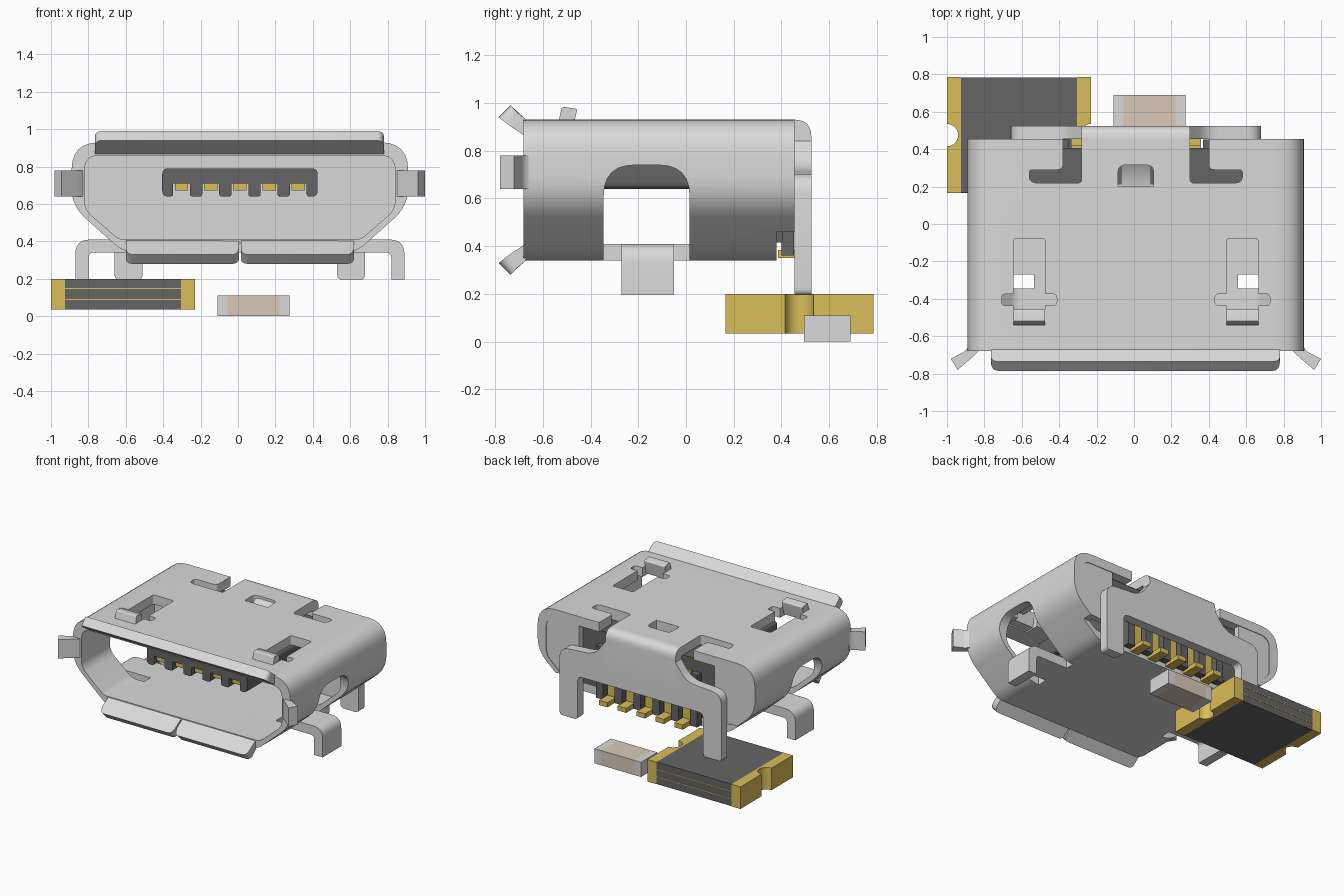
import bpy, bmesh, math
from mathutils import Vector

cube = bpy.data.objects.get("Cube")
if cube:
    bpy.data.objects.remove(cube, do_unlink=True)


def material(name, color):
    m = bpy.data.materials.new(name)
    m.use_nodes = True
    m.diffuse_color = (*color, 1)
    m.node_tree.nodes["Principled BSDF"].inputs["Base Color"].default_value = (*color, 1)
    return m


STEEL = material("steel grey", (0.7, 0.7, 0.7))
DARK = material("dark plastic", (0.13, 0.13, 0.13))
GOLD = material("gold", (0.7, 0.51, 0.1))
TAN = material("pale tan", (0.7, 0.59, 0.48))
CENTRE = 0.01          # the connector sits slightly off the origin
connector = []


def fillet(points, steps=6):
    """Round each (u, v, setback) corner; corners without a setback stay sharp."""
    out = []
    for i, p in enumerate(points):
        c = Vector(p[:2])
        if len(p) < 3:
            out.append(c)
            continue
        a = c + (Vector(points[i - 1][:2]) - c).normalized() * p[2]
        b = c + (Vector(points[(i + 1) % len(points)][:2]) - c).normalized() * p[2]
        for k in range(steps + 1):
            t = k / steps
            out.append(a * (1 - t) ** 2 + c * 2 * t * (1 - t) + b * t * t)
    return [p for i, p in enumerate(out) if (p - out[i - 1]).length > 0.0005]


def prism(name, outline, axis, lo, hi, mat, group=True):
    """Extrude an outline along x, y or z."""
    place = {"x": lambda u, v, w: (w, u, v), "y": lambda u, v, w: (u, w, v),
             "z": lambda u, v, w: (u, v, w)}[axis]
    bm = bmesh.new()
    pts = fillet(outline)
    rings = [[bm.verts.new(place(p[0], p[1], w)) for p in pts] for w in (lo, hi)]
    bm.faces.new(rings[0])
    bm.faces.new(rings[1])
    for i in range(len(pts)):
        j = (i + 1) % len(pts)
        bm.faces.new((rings[0][i], rings[0][j], rings[1][j], rings[1][i]))
    bmesh.ops.recalc_face_normals(bm, faces=bm.faces)
    me = bpy.data.meshes.new(name)
    bm.to_mesh(me)
    bm.free()
    me.materials.append(mat)
    ob = bpy.data.objects.new(name, me)
    bpy.context.collection.objects.link(ob)
    if group:
        connector.append(ob)
    return ob


def box(name, x, y, z, mat, group=True):
    pts = [(x[0], y[0]), (x[1], y[0]), (x[1], y[1]), (x[0], y[1])]
    return prism(name, pts, "z", z[0], z[1], mat, group)


def cut(target, cutter):
    mod = target.modifiers.new("cut", "BOOLEAN")
    mod.operation, mod.solver, mod.object = "DIFFERENCE", "EXACT", cutter
    bpy.context.view_layer.objects.active = target
    bpy.ops.object.modifier_apply(modifier=mod.name)
    connector.remove(cutter)
    bpy.data.objects.remove(cutter, do_unlink=True)


def mirrored(half):
    """Close a right-hand half outline with its mirror image."""
    return half + [(-p[0], *p[1:]) for p in reversed(half)]


def span(a, b, s):
    return (a, b) if s > 0 else (-b, -a)


# Shell: rounded, tapered tube
outer = mirrored([(0.62, 0.34, 0.07), (0.90, 0.59, 0.1), (0.90, 0.93, 0.15)])
inner = mirrored([(0.645, 0.41, 0.03), (0.83, 0.57, 0.05), (0.83, 0.86, 0.08)])
shell = prism("shell", outer, "y", -0.68, 0.455, STEEL)
cut(shell, prism("bore", inner, "y", -0.8, 0.6, STEEL))
cut(shell, box("rear_notch", (-1, 1), (0.38, 0.6), (0.2, 0.46), STEEL))
side_hole = [(-0.345, 0.1), (0.015, 0.1), (0.015, 0.74, 0.13), (-0.345, 0.74, 0.13)]
for s in (-1, 1):
    cut(shell, prism("side_hole", side_hole, "x", *span(0.545, 1.1, s), STEEL))
    # Cross-shaped latch window
    window = [(0.485, -0.54), (0.655, -0.54), (0.655, -0.435), (0.717, -0.435, 0.02),
              (0.717, -0.375, 0.02), (0.655, -0.375), (0.655, -0.08, 0.015),
              (0.485, -0.08, 0.015), (0.485, -0.375), (0.423, -0.375, 0.02),
              (0.423, -0.435, 0.02), (0.485, -0.435)]
    cut(shell, prism("window", [(s * p[0], *p[1:]) for p in window], "z", 0.8, 1, STEEL))
    # Angled rear notch beside the backplate
    hook = [(0.29, 0.6), (0.29, 0.22, 0.02), (0.57, 0.22, 0.04), (0.57, 0.29, 0.02),
            (0.39, 0.29, 0.03), (0.39, 0.6)]
    cut(shell, prism("hook", [(s * p[0], *p[1:]) for p in hook], "z", 0.8, 1, STEEL))
    latch = [(-0.545, 0.87), (-0.52, 0.985, 0.01), (-0.455, 0.975, 0.01), (-0.48, 0.87)]
    prism("latch_tab", latch, "x", *span(0.485, 0.655, s), STEEL)
    # Bent mounting legs
    leg = [(0.535, 0.41), (0.88, 0.41, 0.08), (0.88, 0.195), (0.81, 0.195),
           (0.81, 0.34, 0.03), (0.535, 0.34)]
    prism("side_leg", [(s * p[0], *p[1:]) for p in leg], "y", -0.27, -0.05, STEEL)
    # Side flares of the mouth
    flare = [(0.83, -0.67), (0.86, -0.70, 0.02), (0.953, -0.78), (0.99, -0.72),
             (0.91, -0.68, 0.02), (0.90, -0.66)]
    prism("side_flare", [(s * p[0], *p[1:]) for p in flare], "z", 0.64, 0.78, STEEL)

# Small key tab pressed down from the roof
cut(shell, prism("key_slot", [(-0.095, 0.2), (0.095, 0.2), (0.095, 0.315, 0.04),
                              (-0.095, 0.315, 0.04)], "z", 0.8, 1, STEEL))
key = [(0.315, 0.91), (0.315, 0.86), (0.25, 0.82), (0.18, 0.82), (0.18, 0.86), (0.25, 0.87)]
prism("key_tab", key, "x", -0.08, 0.08, STEEL)


def lip(name, x0, x1, flip):
    pts = [(x0, -0.67), (x1, -0.67), (x1, -0.76, 0.04), (x0, -0.76, 0.04)]
    ob = prism(name, pts, "z", 0.86, 0.93, STEEL)
    for v in ob.data.vertices:
        f = max(0, (-0.68 - v.co.y) / 0.08)
        v.co.y += f * (0.025 if v.co.z > 0.9 else -0.025)
        v.co.z += f * (0.06 if v.co.z > 0.9 else 0.08)
        if flip:
            v.co.z = 1.27 - v.co.z
    if flip:
        ob.data.flip_normals()


lip("top_lip", -0.775, 0.77, False)
lip("bottom_lip", -0.61, -0.005, True)
lip("bottom_lip", 0.005, 0.61, True)

# Backplate folded over the rear, with two solder legs
fold = [(0.44, 0.93), (0.525, 0.93, 0.07), (0.525, 0.65), (0.455, 0.65),
        (0.455, 0.86), (0.44, 0.86)]
prism("back_fold", fold, "x", -0.29, 0.29, STEEL)
fork = mirrored([(0.52, 0.52, 0.04), (0.52, 0.195, 0.03), (0.67, 0.195, 0.03),
                 (0.67, 0.70, 0.08), (0.38, 0.72, 0.07), (0.29, 0.84)])
prism("back_fork", fork, "y", 0.455, 0.525, STEEL)

# Walls closing the inside
prism("inner_wall", inner, "y", 0.185, 0.215, STEEL)
rear = prism("rear_wall", inner, "y", 0.405, 0.45, STEEL)
cut(rear, box("gap", (-0.56, 0.56), (0.3, 0.6), (0.2, 1), STEEL))
cut(rear, box("gap", (-1, 1), (0.3, 0.6), (0.2, 0.46), STEEL))

# Plastic housing, ribs and slotted tongue
box("housing", (-0.58, 0.58), (0.21, 0.405), (0.415, 0.845), DARK)
PITCH = 0.156
pins = [i * PITCH for i in range(-2, 3)]
tongue = [(0.415, 0.64, 0.03), (0.415, 0.79, 0.03), (-0.415, 0.79, 0.03), (-0.415, 0.64, 0.03)]
for x in pins:
    tongue += [(x - 0.045, 0.64, 0.015), (x - 0.045, 0.71), (x + 0.045, 0.71),
               (x + 0.045, 0.64, 0.015)]
prism("tongue", tongue, "y", -0.5, 0.2, DARK)
for i in range(6):
    x = (i - 2.5) * PITCH
    box("housing_rib", (x - 0.03, x + 0.03), (0.4, 0.453), (0.36, 0.75), DARK)

# Contact pins
for x in pins:
    box("front_contact", (x - 0.036, x + 0.036), (-0.48, 0.19), (0.672, 0.712), GOLD)
    box("rear_contact", (x - 0.035, x + 0.035), (0.385, 0.52), (0.35, 0.385), GOLD)
    box("contact_riser", (x - 0.035, x + 0.035), (0.4, 0.42), (0.385, 0.75), GOLD)

for ob in connector:
    ob.location.x = CENTRE

# Chip with notched gold ends
MID = 0.475
arc = [(0.06 * math.cos(a), MID + 0.06 * math.sin(a))
       for a in (math.pi * (k / 12 - 0.5) for k in range(13))]
for s, x in ((1, -1.0), (-1, -0.23)):
    end = [(0, 0.165)] + arc + [(0, 0.785), (0.075, 0.785), (0.075, 0.165)]
    prism("chip_terminal", [(x + s * u, v) for u, v in end], "z", 0.035, 0.2, GOLD, False)
box("chip_body", (-0.925, -0.305), (0.168, 0.782), (0.035, 0.2), DARK, False)
for z in (0.088, 0.145):
    box("chip_layer", (-0.925, -0.305), (0.166, 0.784), (z, z + 0.005), GOLD, False)

# Small two-ended component
for x in (-0.11, 0.222):
    box("component_end", (x, x + 0.053), (0.495, 0.69), (0, 0.11), STEEL, False)
box("component_body", (-0.057, 0.222), (0.495, 0.69), (0, 0.11), TAN, False)

# Soft shading on bends, sharp elsewhere
bpy.ops.object.select_all(action="DESELECT")
for ob in bpy.context.scene.objects:
    if ob.type == "MESH":
        ob.select_set(True)
        bpy.context.view_layer.objects.active = ob
bpy.ops.object.shade_smooth_by_angle(angle=math.radians(35))
